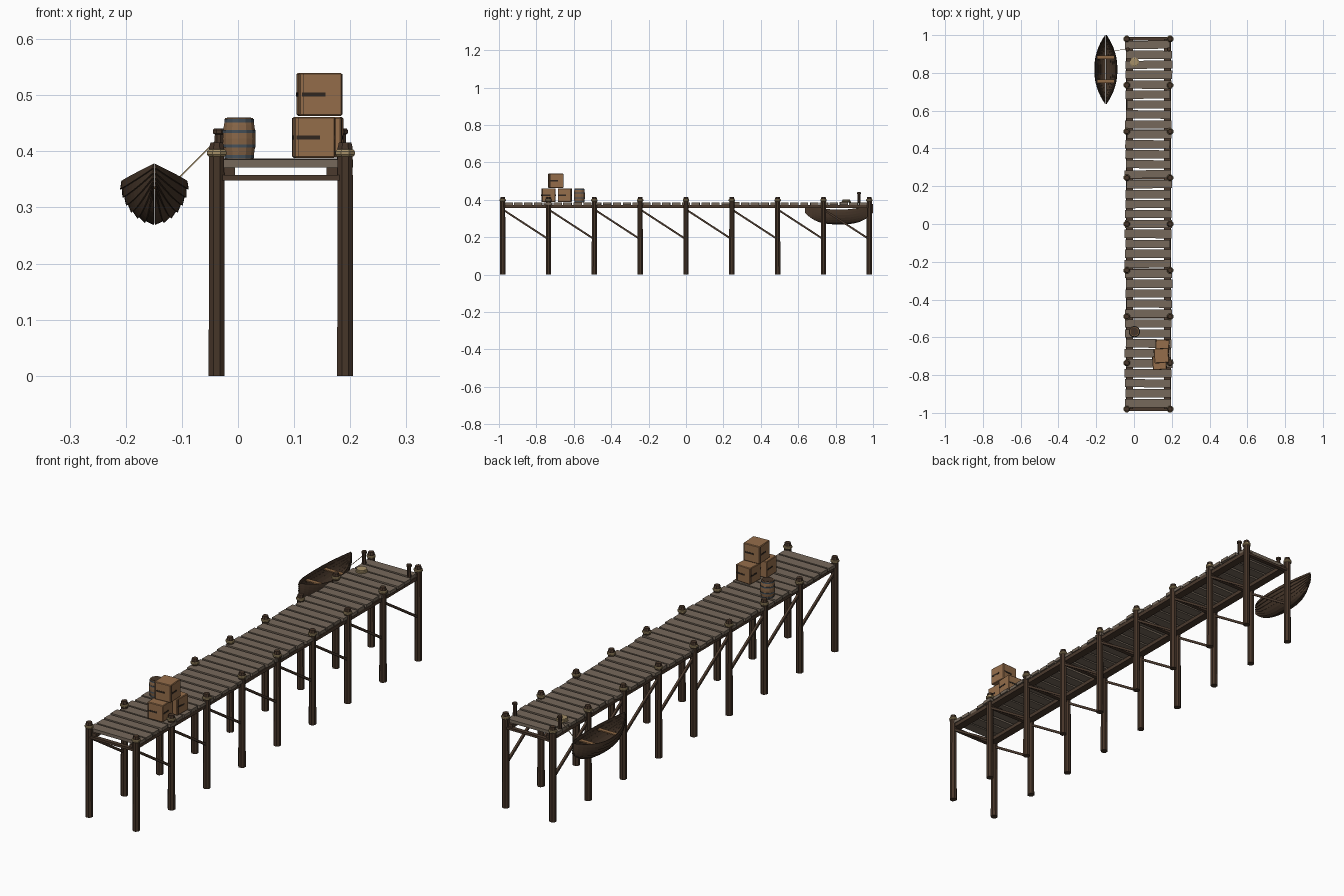
import bpy, bmesh, math, random
from mathutils import Vector, Matrix

random.seed(7)
old = bpy.data.objects.get("Cube")
if old:
    bpy.data.objects.remove(old)


def material(name, rgb):
    m = bpy.data.materials.new(name)
    m.use_nodes = True
    m.diffuse_color = (*rgb, 1)
    m.node_tree.nodes["Principled BSDF"].inputs["Base Color"].default_value = (*rgb, 1)
    return m


POST = material("dark post wood", (0.062, 0.036, 0.022))
DECK = material("weathered plank", (0.18, 0.14, 0.105))
BEAM = material("beam wood", (0.07, 0.042, 0.027))
CRATE = material("crate wood", (0.30, 0.155, 0.07))
STRAP = material("dark strap", (0.03, 0.02, 0.014))
BARREL = material("barrel wood", (0.25, 0.135, 0.065))
HOOP = material("iron hoop", (0.06, 0.08, 0.10))
ROPE = material("rope", (0.38, 0.28, 0.14))
HULL = material("boat hull", (0.06, 0.036, 0.022))
BENCH = material("boat bench", (0.27, 0.14, 0.06))


def finish(name, bm, mat):
    bmesh.ops.recalc_face_normals(bm, faces=bm.faces)
    me = bpy.data.meshes.new(name)
    bm.to_mesh(me)
    bm.free()
    me.materials.append(mat)
    ob = bpy.data.objects.new(name, me)
    bpy.context.collection.objects.link(ob)
    return ob


def add_box(bm, centre, size, turn=None):
    mat = Matrix.Translation(centre) @ (turn or Matrix()) @ Matrix.Diagonal((*size, 1))
    bmesh.ops.create_cube(bm, size=1, matrix=mat)


def box(name, centre, size, mat, turn=None):
    bm = bmesh.new()
    add_box(bm, centre, size, turn)
    return finish(name, bm, mat)


def lathe(name, x, y, profile, mat, sides=8):
    """Closed turned shape from (radius, height) pairs."""
    bm = bmesh.new()
    rings = [[bm.verts.new((x + r * math.cos(a), y + r * math.sin(a), z))
              for a in (math.tau * (k + 0.5) / sides for k in range(sides))]
             for r, z in profile]
    for low, high in zip(rings, rings[1:]):
        for k in range(sides):
            n = (k + 1) % sides
            bm.faces.new((low[k], low[n], high[n], high[k]))
    bm.faces.new(rings[0])
    bm.faces.new(rings[-1])
    return finish(name, bm, mat)


def beam(name, a, b, thick, mat):
    a, b = Vector(a), Vector(b)
    turn = (b - a).to_track_quat('Z', 'Y').to_matrix().to_4x4()
    return box(name, (a + b) / 2, (thick, thick, (b - a).length), mat, turn)


LEFT_X, RIGHT_X, MID_X = -0.038, 0.191, 0.0765
BAY = 0.245
rows = [BAY * (i - 4) for i in range(9)]

# Posts with rope lashings, cross beams, diagonal braces
for i, y in enumerate(rows):
    for side, x in (("right", LEFT_X), ("left", RIGHT_X)):
        lathe(f"post_{side}_{i}", x, y,
              [(0.0155, 0), (0.015, 0.2), (0.0145, 0.406), (0.012, 0.416)], POST)
        lathe(f"lashing_{side}_{i}", x, y,
              [(0.016, 0.391), (0.0185, 0.394), (0.0185, 0.400), (0.016, 0.403)], ROPE)
        if i < 8:
            beam(f"brace_{side}_{i}", (x, y + 0.005, 0.345),
                 (x, y + BAY - 0.005, 0.192), 0.01, BEAM)
    box(f"cross_beam_{i}", (MID_X, y, 0.353), (0.23, 0.018, 0.01), BEAM)

# Long beams below the deck
for side, s in (("right", -1), ("left", 1)):
    box(f"long_beam_{side}", (MID_X + s * 0.099, 0, 0.363), (0.035, 1.96, 0.016), BEAM)

# Deck planks, uneven like hand-laid boards
COUNT = 37
PITCH = 1.95 / COUNT
for i in range(COUNT):
    y = (i - (COUNT - 1) / 2) * PITCH
    box(f"deck_plank_{i}",
        (MID_X + random.uniform(-0.005, 0.005), y, 0.379 + random.uniform(-0.001, 0.001)),
        (random.uniform(0.234, 0.25), PITCH - random.uniform(0.007, 0.011), 0.014),
        DECK, Matrix.Rotation(random.uniform(-0.012, 0.012), 4, 'Z'))

# Mooring bollards
for side, x in (("right", -0.034), ("left", 0.185)):
    lathe(f"bollard_{side}", x, 0.925,
          [(0.009, 0.384), (0.008, 0.43), (0.0115, 0.432), (0.0115, 0.438), (0.009, 0.441)], POST)

# Barrel and hoops
BX, BY, BZ, BH = 0.002, -0.57, 0.386, 0.073


def barrel_radius(t):
    return 0.0255 + 0.0045 * math.sin(math.pi * t)


lathe("barrel", BX, BY, [(barrel_radius(k / 6), BZ + BH * k / 6) for k in range(7)], BARREL, 14)
for k, t in enumerate((0.06, 0.32, 0.68, 0.94)):
    r = barrel_radius(t) + 0.0008
    lathe(f"barrel_hoop_{k}", BX, BY, [(r, BZ + BH * t - 0.0028), (r, BZ + BH * t + 0.0028)], HOOP, 14)
lathe("barrel_lid", BX, BY, [(0.022, BZ + BH), (0.022, BZ + BH + 0.001)], POST, 14)


# Crates with a seam around the lid and a short strap on every side
def crate(name, centre, size, angle):
    turn = Matrix.Rotation(angle, 4, 'Z')
    c = Vector(centre)
    ob = box(name, c, (size, size, size), CRATE, turn)
    bev = ob.modifiers.new("edge", 'BEVEL')
    bev.width = 0.0025
    bev.segments = 1
    bm = bmesh.new()
    for k in range(4):
        spin = turn @ Matrix.Rotation(k * math.pi / 2, 4, 'Z')
        add_box(bm, c + spin @ Vector((-0.012, -size / 2, 0)), (0.042, 0.002, 0.007), spin)
        add_box(bm, c + spin @ Vector((-size * 0.4, -size / 2, 0)), (0.001, 0.001, size * 0.94), spin)
    finish(name + "_straps", bm, STRAP)


crate("crate_front", (0.135, -0.735, 0.425), 0.073, 0.05)
crate("crate_back", (0.15, -0.648, 0.425), 0.072, -0.05)
crate("crate_top", (0.145, -0.697, 0.5015), 0.077, 0.06)

# Coil of rope on the deck
for k in range(3):
    r = 0.025 - 0.002 * k
    z = 0.386 + 0.005 * k
    lathe(f"rope_coil_{k}", 0.002, 0.857,
          [(r - 0.003, z), (r, z + 0.0012), (r, z + 0.0038), (r - 0.003, z + 0.005)], ROPE, 14)

# Rowing boat of overlapping strakes
CX, CY, HALF = -0.149, 0.818, 0.182


def hull_point(t, s):
    keel = 0.272 + 0.06 * abs(t) ** 3
    rail = 0.347 + 0.031 * t * t
    wide = 0.058 * (1 - abs(t) ** 2.2) + 0.001
    a = s * math.pi / 2
    return Vector((wide * math.sin(a) ** 0.9, HALF * t, keel + (rail - keel) * (1 - math.cos(a)) ** 0.85))


STRAKES, STEPS = 7, 20
for side, sx in (("right", -1), ("left", 1)):
    bm = bmesh.new()
    for k in range(STRAKES):
        rails = []
        for j in range(STEPS + 1):
            t = 2 * j / STEPS - 1
            low, high = hull_point(t, k / STRAKES), hull_point(t, (k + 1) / STRAKES)
            along = (high - low).normalized()
            out = Vector((along.z, 0, -along.x)) * 0.0035
            loop = (low + out, high, high - out * 0.6, low - out * 0.2)
            rails.append([bm.verts.new((CX + sx * max(p.x, 0.0006), CY + p.y, p.z)) for p in loop])
        for a, b in zip(rails, rails[1:]):
            for m in range(4):
                n = (m + 1) % 4
                bm.faces.new((a[m], a[n], b[n], b[m]))
        bm.faces.new(rails[0])
        bm.faces.new(rails[-1])
    finish(f"boat_strakes_{side}", bm, HULL)

for k, y in enumerate((0.755, 0.882)):
    box(f"boat_bench_{k}", (CX, y, 0.335), (0.092, 0.018, 0.005), BENCH)

# Mooring line from bollard to boat
beam("mooring_line", (-0.036, 0.925, 0.422), (-0.108, 0.918, 0.35), 0.0025, ROPE)
